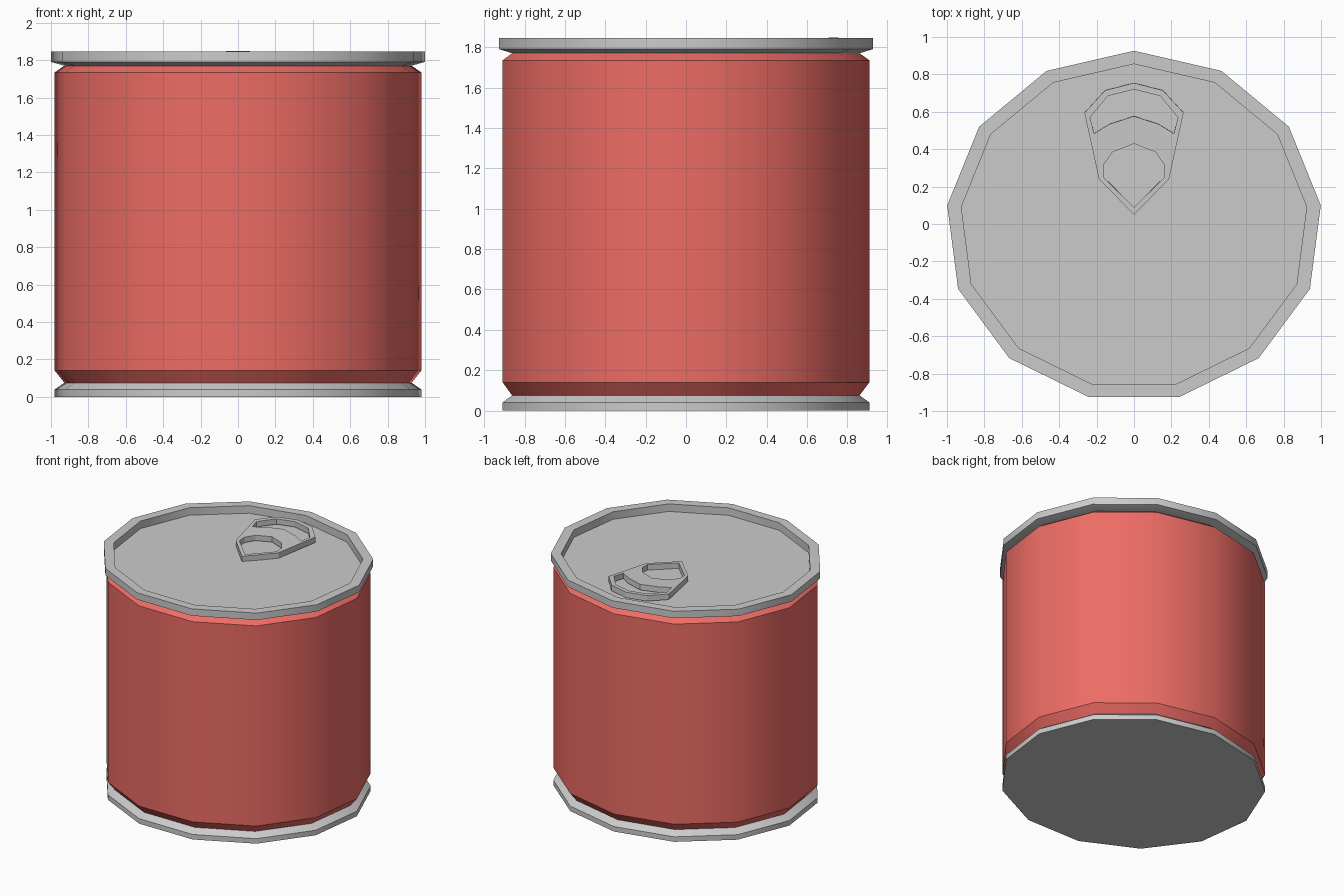
import bpy, bmesh, math

if "Cube" in bpy.data.objects:
    bpy.data.objects.remove(bpy.data.objects["Cube"])

SIDES = 13
ASPECT = 0.934      # the can is slightly squashed front to back
CY = -0.0135


def lathe(name, profile, mat=None):
    """Turn a (radius, z) profile into a capped 13-sided solid."""
    bm = bmesh.new()
    rings = []
    for r, z in profile:
        ring = []
        for i in range(SIDES):
            a = 2 * math.pi * i / SIDES
            ring.append(bm.verts.new((r * math.sin(a), r * ASPECT * math.cos(a) + CY, z)))
        rings.append(ring)
    for lo, hi in zip(rings, rings[1:]):
        for i in range(SIDES):
            j = (i + 1) % SIDES
            bm.faces.new((lo[i], lo[j], hi[j], hi[i]))
    bm.faces.new(rings[0])
    bm.faces.new(rings[-1])
    bmesh.ops.recalc_face_normals(bm, faces=bm.faces)
    me = bpy.data.meshes.new(name)
    bm.to_mesh(me)
    bm.free()
    ob = bpy.data.objects.new(name, me)
    bpy.context.collection.objects.link(ob)
    if mat:
        me.materials.append(mat)
    bpy.ops.object.select_all(action='DESELECT')
    ob.select_set(True)
    bpy.context.view_layer.objects.active = ob
    bpy.ops.object.shade_smooth_by_angle(angle=math.radians(31))
    return ob


red = bpy.data.materials.new("red_label")
red.diffuse_color = (0.85, 0.15, 0.13, 1)
red.use_nodes = True
red.node_tree.nodes["Principled BSDF"].inputs["Base Color"].default_value = red.diffuse_color

# Base rim, label body, and recessed lid
lathe("base_rim", [(0.987, 0), (0.987, 0.04), (0.935, 0.075)])
lathe("can_body", [(0.935, 0.075), (0.987, 0.14), (0.987, 1.735), (0.935, 1.77)], red)
lathe("lid", [(0.935, 1.77), (1.006, 1.79), (1.006, 1.845), (0.93, 1.845), (0.93, 1.785)])

# Pull tab: half outlines (right side, back to front), mirrored and filled with two holes
outer = [(0, 0.755), (0.155, 0.715), (0.265, 0.595), (0.187, 0.24), (0, 0.05)]
finger_hole = [(0, 0.72), (0.14, 0.685), (0.235, 0.57), (0.213, 0.485), (0.13, 0.535), (0, 0.577)]
rivet_hole = [(0, 0.43), (0.115, 0.385), (0.163, 0.315), (0.163, 0.25), (0, 0.09)]
PIVOT = 0.4

cu = bpy.data.curves.new("pull_tab", 'CURVE')
cu.dimensions = '2D'
cu.fill_mode = 'BOTH'
cu.extrude = 0.022
for half in (outer, finger_hole, rivet_hole):
    pts = half + [(-x, y) for x, y in half[-2:0:-1]]
    sp = cu.splines.new('POLY')
    sp.points.add(len(pts) - 1)
    for p, (x, y) in zip(sp.points, pts):
        p.co = (x, y - PIVOT, 0, 1)
    sp.use_cyclic_u = True
tab = bpy.data.objects.new("pull_tab", cu)
bpy.context.collection.objects.link(tab)
tab.location = (0, PIVOT, 1.815)
tab.rotation_euler.x = math.radians(1.8)
bpy.ops.object.select_all(action='DESELECT')
tab.select_set(True)
bpy.context.view_layer.objects.active = tab
bpy.ops.object.convert(target='MESH')
bpy.ops.object.shade_flat()
